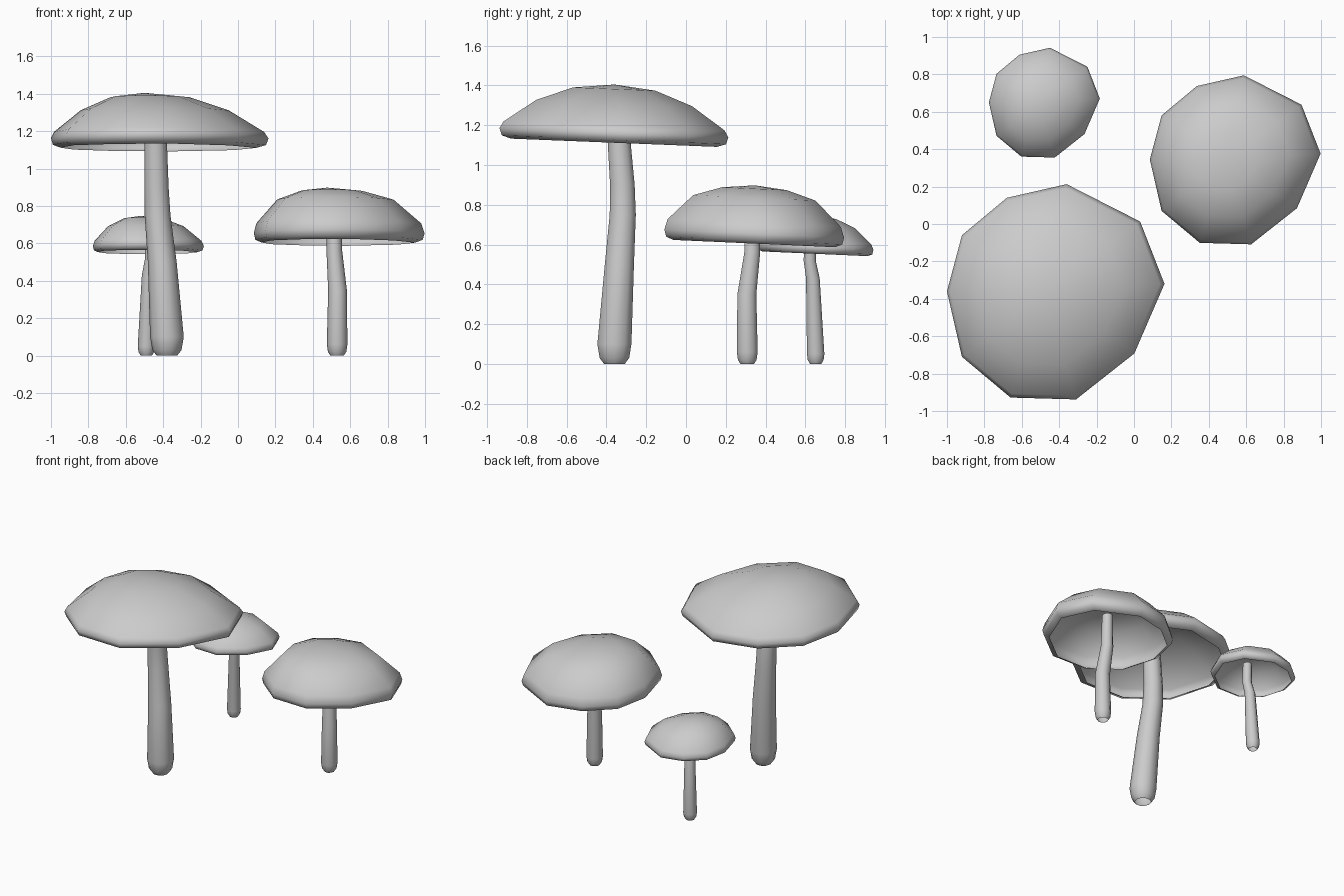
import bpy, bmesh, math

if "Cube" in bpy.data.objects:
    bpy.data.objects.remove(bpy.data.objects["Cube"])

# Shared lopsided ten-sided cap outline, in large-cap units
OUTLINE = [(.06, .573), (.453, .373), (.583, .04), (.422, -.332), (.11, -.578),
           (-.24, -.568), (-.50, -.35), (-.58, 0), (-.50, .30), (-.26, .50)]
# Thin cap sheet (radius factor, height above rim, share of bulge): dome, then lip
PROFILE = [(.36, .230, .2), (.68, .160, 1), (.965, .045, .6),
           (1, .01, 0), (.98, -.025, 0), (.90, -.04, 0)]


def finish(bm, name):
    mesh = bpy.data.meshes.new(name)
    bm.to_mesh(mesh)
    bm.free()
    for p in mesh.polygons:
        p.use_smooth = True
    bpy.context.collection.objects.link(bpy.data.objects.new(name, mesh))


def bridge(bm, rings):
    for a, b in zip(rings, rings[1:]):
        n = len(a)
        for i in range(n):
            j = (i + 1) % n
            bm.faces.new((a[i], a[j], b[j], b[i]))


def cap(name, centre, size, height, tilt, bulge=0):
    cx, cy, cz = centre
    bm = bmesh.new()

    def point(x, y, r, z):
        px = (x * r - .08 * (1 - r)) * size
        py = y * r * size
        return bm.verts.new((cx + px, cy + py, cz + z * height + tilt * py))

    rings = [[point(x, y, r, z + bulge * s) for x, y in reversed(OUTLINE)]
             for r, z, s in PROFILE]
    # rings run anticlockwise from the top, so faces need the lower ring first
    bridge(bm, rings[::-1])
    tip = point(0, 0, 0, .253)
    top = rings[0]
    for i in range(10):
        bm.faces.new((top[i], top[(i + 1) % 10], tip))
    finish(bm, name)


def stem(name, path):
    # hollow tube; path entries: x, y, z, radius
    bm = bmesh.new()
    rings = [[bm.verts.new((x + r * math.cos(k * math.tau / 10),
                            y + r * math.sin(k * math.tau / 10), z))
              for k in range(10)] for x, y, z, r in path]
    bridge(bm, rings)
    finish(bm, name)


# Large mushroom
cap("large_cap", (-.42, -.36, 1.152), 1, 1, -.04)
stem("large_stem", [(-.38, -.36, 0, .055), (-.38, -.36, .03, .078),
                    (-.38, -.36, .1, .09), (-.405, -.335, .5, .077),
                    (-.43, -.318, .75, .069), (-.436, -.32, .9, .065),
                    (-.44, -.338, 1.14, .06), (-.44, -.35, 1.31, .055)])

# Medium mushroom
cap("medium_cap", (.54, .345, .645), .785, 1, -.045, .03)
stem("medium_stem", [(.53, .308, 0, .036), (.53, .308, .02, .049),
                     (.53, .308, .06, .055), (.532, .306, .35, .05),
                     (.515, .333, .56, .042), (.513, .335, .8, .036)])

# Small mushroom
cap("small_cap", (-.48, .65, .58), .51, .66, -.045, .01)
stem("small_stem", [(-.49, .652, 0, .03), (-.49, .652, .02, .042),
                    (-.49, .652, .05, .046), (-.478, .638, .43, .036),
                    (-.465, .622, .52, .032), (-.465, .625, .66, .03)])

# Make the cap sheets face outward
for ob in bpy.data.objects:
    if ob.name.endswith("cap") and ob.data.polygons[-1].normal.z < 0:
        ob.data.flip_normals()
